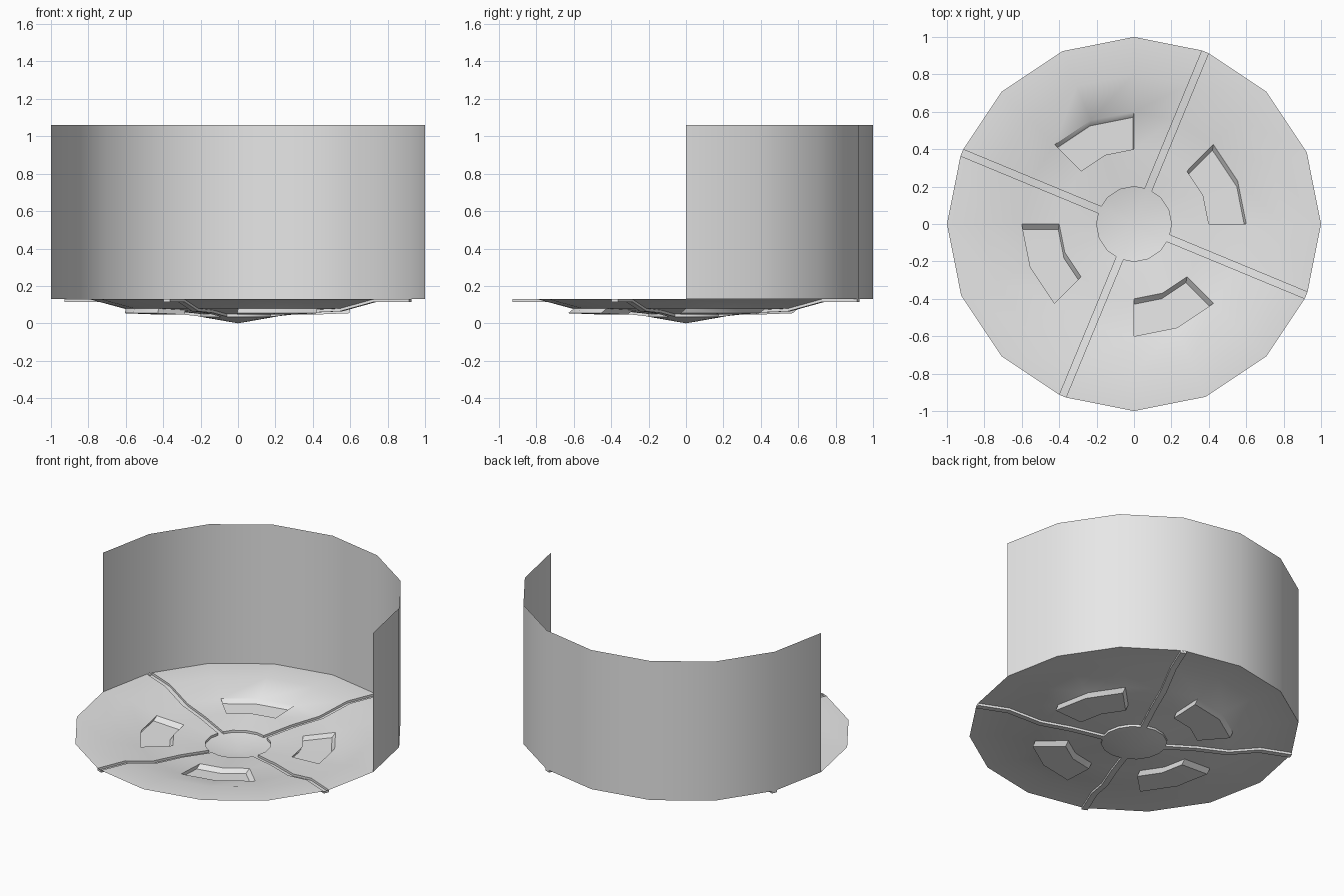
import bpy, bmesh
from math import cos, sin, pi
from mathutils import Vector

cube = bpy.data.objects.get("Cube")
if cube:
    bpy.data.objects.remove(cube, do_unlink=True)

SIDES = 16
GROOVE_HALF = 0.019
GROOVE_DEPTH = 0.015
POCKET_SHIFT = Vector((-0.005, -0.03, -0.025))
RIM_Z, TOP_Z = 0.13, 1.06
# (radius, height) from rim to hub
PROFILE = [(1.0, RIM_Z), (0.8, RIM_Z), (0.6, 0.079), (0.4, 0.071), (0.2, 0.05)]

grey = bpy.data.materials.new("plain grey")
grey.use_nodes = True
grey.diffuse_color = (0.8, 0.8, 0.8, 1)
grey.node_tree.nodes["Principled BSDF"].inputs["Base Color"].default_value = (0.8, 0.8, 0.8, 1)


def corner(r, i, z):
    a = 2 * pi * i / SIDES
    return Vector((r * cos(a), r * sin(a), z))


def has_groove(i):
    return i % 4 == 3


def edge_point(r, z, i, toward):
    """Corner of a sector, moved aside where a groove runs along it."""
    p = corner(r, i, z)
    if has_groove(i):
        p += (corner(r, i + toward, z) - p).normalized() * GROOVE_HALF
    return p


def sink(bm, faces, shift):
    """Extrude a face region downwards, leaving it open on top."""
    out = bmesh.ops.extrude_face_region(bm, geom=faces)["geom"]
    old = [f for f in faces if f.is_valid]
    if old:
        bmesh.ops.delete(bm, geom=old, context='FACES')
    moved = [v for v in out if isinstance(v, bmesh.types.BMVert)]
    bmesh.ops.translate(bm, verts=moved, vec=shift)


def finish(name, bm):
    mesh = bpy.data.meshes.new(name)
    bm.to_mesh(mesh)
    bm.free()
    mesh.materials.append(grey)
    obj = bpy.data.objects.new(name, mesh)
    bpy.context.collection.objects.link(obj)
    bpy.ops.object.select_all(action='DESELECT')
    obj.select_set(True)
    bpy.context.view_layer.objects.active = obj
    bpy.ops.object.shade_smooth_by_angle(angle=pi / 6)
    return obj


# Dished floor with four grooves, a sunken hub and four slanted pockets
bm = bmesh.new()
channel, pockets = [], [[] for _ in range(4)]


def add_face(points):
    return bm.faces.new([bm.verts.new(p) for p in points])


hub_centre = Vector((0, 0, GROOVE_DEPTH))
for i in range(SIDES):
    spans = [(i, 1, i + 1, -1, False)]
    if has_groove(i):
        spans.append((i, -1, i, 1, True))
    for a, side_a, b, side_b, is_groove in spans:
        left = [edge_point(r, z, a, side_a) for r, z in PROFILE]
        right = [edge_point(r, z, b, side_b) for r, z in PROFILE]
        for k in range(len(PROFILE) - 1):
            face = add_face([left[k], right[k], right[k + 1], left[k + 1]])
            if is_groove:
                channel.append(face)
            elif k == 2 and i % 4 < 2:
                pockets[i // 4].append(face)
        channel.append(add_face([left[-1], right[-1], hub_centre]))

bmesh.ops.remove_doubles(bm, verts=bm.verts[:], dist=0.0005)
sink(bm, channel, Vector((0, 0, -GROOVE_DEPTH)))
for pocket in pockets:
    sink(bm, pocket, POCKET_SHIFT)
bmesh.ops.recalc_face_normals(bm, faces=bm.faces[:])
if sum(f.normal.z * f.calc_area() for f in bm.faces) < 0:
    bmesh.ops.reverse_faces(bm, faces=bm.faces[:])
finish("dished_floor", bm)

# Half-round back wall
bm = bmesh.new()
low = [bm.verts.new(corner(1, i, RIM_Z)) for i in range(SIDES // 2 + 1)]
high = [bm.verts.new(corner(1, i, TOP_Z)) for i in range(SIDES // 2 + 1)]
for i in range(SIDES // 2):
    bm.faces.new([low[i + 1], low[i], high[i], high[i + 1]])
finish("back_wall", bm)
